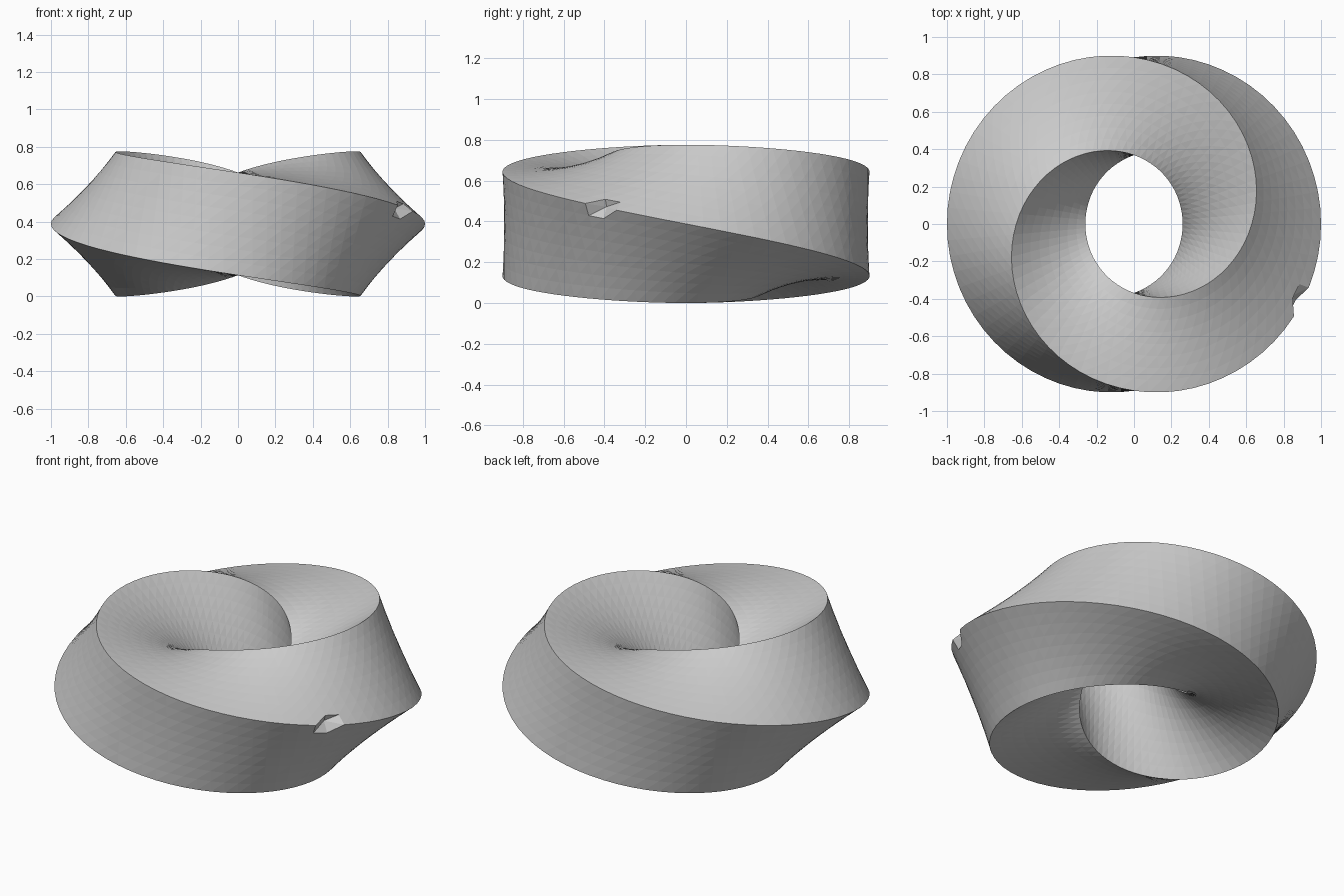
import bpy
import bmesh
from math import cos, sin, pi, radians

if "Cube" in bpy.data.objects:
    bpy.data.objects.remove(bpy.data.objects["Cube"])

SEGS, PER_SIDE = 72, 8            # steps around the ring, steps along one side
RING, WIDE, TALL = 0.63, 0.37, 0.388   # ring radius, half diagonals of the section
N = 4 * PER_SIDE


def section_point(k):
    """Point k on the outline of a unit square with corners at 45 degree multiples of 2."""
    side, t = divmod(k, PER_SIDE)
    t /= PER_SIDE
    a, b = side * pi / 2, (side + 1) * pi / 2
    return cos(a) * (1 - t) + cos(b) * t, sin(a) * (1 - t) + sin(b) * t


# Square section swept round a circle, making half a turn in total
bm = bmesh.new()
rings = []
for i in range(SEGS):
    ang = 2 * pi * i / SEGS
    tw = -ang / 2
    ring = []
    for k in range(N):
        u, v = section_point(k)
        p = u * cos(tw) - v * sin(tw)
        q = u * sin(tw) + v * cos(tw)
        r = RING + WIDE * p
        ring.append(bm.verts.new((r * cos(ang), r * sin(ang), TALL * (1 + q))))
    rings.append(ring)

# Skin; the last ring joins the first one shifted by half a turn
for i in range(SEGS):
    a, b = rings[i], rings[(i + 1) % SEGS]
    shift = N // 2 if i == SEGS - 1 else 0
    for k in range(N):
        k2 = (k + 1) % N
        bm.faces.new((a[k], b[(k + shift) % N], b[(k2 + shift) % N], a[k2]))

# Small chipped dent on the outer edge, front right
i = round(335 / 360 * SEGS)
dent = max(rings[i], key=lambda vert: vert.co.x)
dent.co.x -= 0.07 * cos(radians(25))
dent.co.y += 0.07 * sin(radians(25))

bmesh.ops.triangulate(bm, faces=bm.faces[:])
bmesh.ops.recalc_face_normals(bm, faces=bm.faces[:])

mesh = bpy.data.meshes.new("twisted_ring")
bm.to_mesh(mesh)
bm.free()
obj = bpy.data.objects.new("twisted_ring", mesh)
bpy.context.collection.objects.link(obj)
